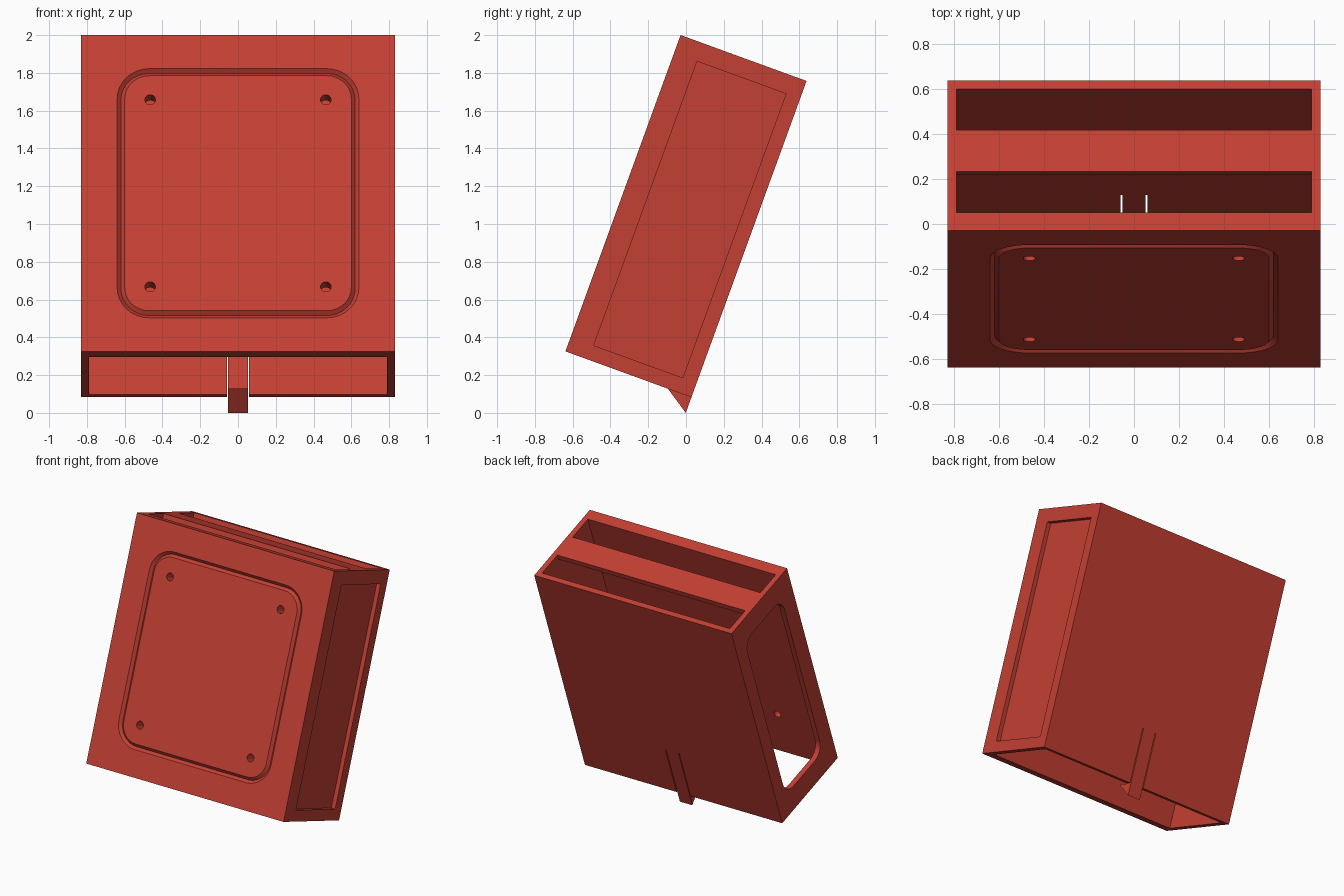
import bpy, bmesh, math
from mathutils import Matrix, Vector

cube = bpy.data.objects.get("Cube")
if cube:
    bpy.data.objects.remove(cube, do_unlink=True)

# Case half sizes, wall thicknesses and lean
HX, HY, HZ = 0.83, 0.355, 0.891
WALL, FRONT = 0.04, 0.085
HOOK_DROP, HOOK_DEPTH, TONGUE = 0.088, 0.133, 0.052
POSE = Matrix.Translation((0, 0, 1.0415)) @ Matrix.Rotation(math.radians(-20), 4, "X")

red = bpy.data.materials.new("red_plastic")
red.use_nodes = True
red.diffuse_color = (0.55, 0.05, 0.033, 1)
red.node_tree.nodes["Principled BSDF"].inputs["Base Color"].default_value = red.diffuse_color


def finish(name, bm):
    bmesh.ops.recalc_face_normals(bm, faces=bm.faces)
    mesh = bpy.data.meshes.new(name)
    bm.to_mesh(mesh)
    bm.free()
    mesh.materials.append(red)
    obj = bpy.data.objects.new(name, mesh)
    bpy.context.collection.objects.link(obj)
    return obj


def box(name, x, y, z):
    """Box from its min/max range on each axis."""
    bm = bmesh.new()
    bmesh.ops.create_cube(bm, size=1)
    for v in bm.verts:
        v.co = [lo + (c + 0.5) * (hi - lo) for c, (lo, hi) in zip(v.co, (x, y, z))]
    return finish(name, bm)


def rounded_rect(hw, hh, r, steps=8):
    pts = []
    for q, (sx, sy) in enumerate(((1, 1), (-1, 1), (-1, -1), (1, -1))):
        for i in range(steps + 1):
            a = math.pi / 2 * (q + i / steps)
            pts.append((sx * (hw - r) + r * math.cos(a), sy * (hh - r) + r * math.sin(a)))
    return pts


def loft(name, loops, ring=False):
    """Skin a series of loops, closed into a ring or capped at both ends."""
    bm = bmesh.new()
    rows = [[bm.verts.new(p) for p in loop] for loop in loops]
    pairs = list(zip(rows, rows[1:]))
    if ring:
        pairs.append((rows[-1], rows[0]))
    else:
        bm.faces.new(rows[0])
        bm.faces.new(rows[-1])
    n = len(rows[0])
    for a, b in pairs:
        for i in range(n):
            j = (i + 1) % n
            bm.faces.new((a[i], a[j], b[j], b[i]))
    return finish(name, bm)


def cut(target, cutter):
    cutter.hide_render = True
    mod = target.modifiers.new("cut", "BOOLEAN")
    mod.operation, mod.solver, mod.object = "DIFFERENCE", "EXACT", cutter
    bpy.context.view_layer.objects.active = target
    bpy.ops.object.modifier_apply(modifier=mod.name)
    bpy.data.objects.remove(cutter, do_unlink=True)


case = box("case", (-HX, HX), (-HY, HY), (-HZ, HZ))

# Hollow interior, open at the bottom
IX = HX - WALL
IY = (-HY + FRONT, HY - WALL)
cut(case, box("cavity", (-IX, IX), IY, (-HZ - 0.1, HZ - WALL)))

# Two long slots in the top, leaving a strip between them
SLOT = 0.195
for start in (IY[0], IY[1] - SLOT):
    cut(case, box("top_slot", (-IX, IX), (start, start + SLOT), (HZ - 0.1, HZ + 0.1)))

# Rectangular recess on the left side
cut(case, box("side_recess", (HX - 0.032, HX + 0.1), (-0.225, 0.276), (-0.81, 0.79)))

# Rounded window on the right side
outline = rounded_rect(0.235, 0.72, 0.1)
cut(case, loft("side_window", [[(x, u + 0.012, v) for u, v in outline]
                               for x in (-HX - 0.1, -IX + 0.05)]))

# V-shaped groove around the front panel
groove = []
for offset, depth in ((0.03, -0.01), (0, 0.02), (-0.03, -0.01)):
    shape = rounded_rect(0.62 + offset, 0.682 + offset, 0.15 + offset)
    groove.append([(u, -HY + depth, v) for u, v in shape])
cut(case, loft("groove", groove, ring=True))

# Four screw holes through the front
for sx in (-1, 1):
    for sz in (-1, 1):
        bm = bmesh.new()
        place = Matrix.Translation((sx * 0.465, -HY, sz * 0.527)) @ Matrix.Rotation(math.pi / 2, 4, "X")
        bmesh.ops.create_cone(bm, cap_ends=True, segments=24, radius1=0.028,
                              radius2=0.028, depth=0.3, matrix=place)
        cut(case, finish("screw_hole", bm))

# Slits that free a springy tongue in the back wall
for s in (-1, 1):
    edges = sorted((s * TONGUE, s * (TONGUE + 0.007)))
    cut(case, box("slit", edges, (HY - 0.1, HY + 0.1), (-HZ - 0.1, -HZ + 0.4)))

# Wedge hook under the tongue
profile = ((HY, -HZ), (HY - HOOK_DEPTH, -HZ), (HY, -HZ - HOOK_DROP))
hook = loft("latch_hook", [[(x, y, z) for y, z in profile] for x in (-TONGUE, TONGUE)])

# Smooth the rounded corners, then lean the whole case back
for obj in (case, hook):
    bpy.ops.object.select_all(action="DESELECT")
    obj.select_set(True)
    bpy.context.view_layer.objects.active = obj
    bpy.ops.object.shade_smooth_by_angle(angle=math.radians(30))
    obj.matrix_world = POSE
